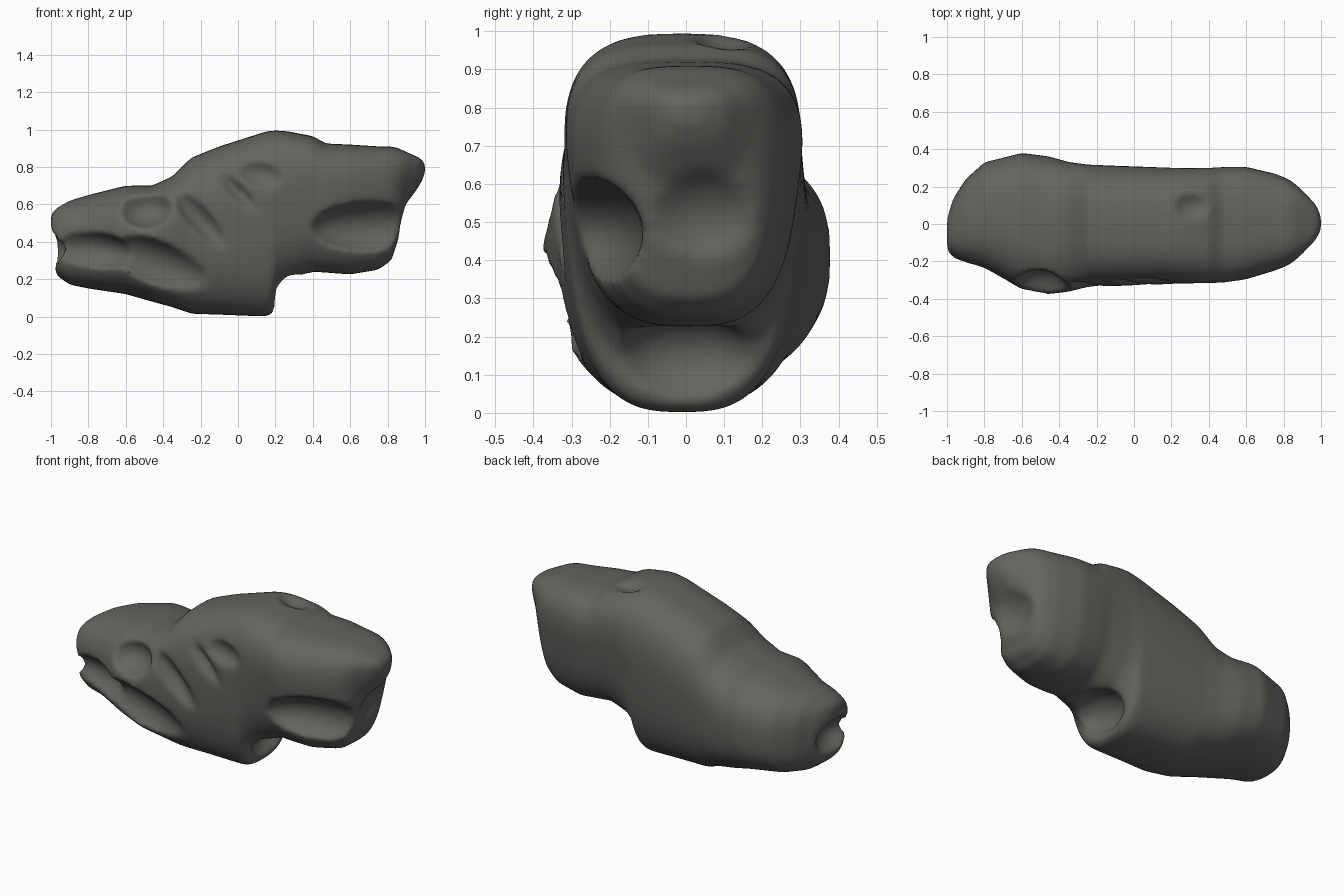
import bpy, bmesh, math
from mathutils import Vector, Euler

if "Cube" in bpy.data.objects:
    bpy.data.objects.remove(bpy.data.objects["Cube"])

stone = bpy.data.materials.new("dark grey stone")
stone.use_nodes = True
colour = (0.13, 0.125, 0.115, 1)
stone.diffuse_color = colour
bsdf = stone.node_tree.nodes["Principled BSDF"]
bsdf.inputs["Base Color"].default_value = colour
bsdf.inputs["Roughness"].default_value = 0.9

# Body sections: x, bottom, top, front, back
SECTIONS = [
    (-1.0, .36, .55, -.14, .03), (-.97, .22, .58, -.18, .13), (-.9, .17, .62, -.21, .24),
    (-.8, .15, .65, -.24, .33), (-.6, .12, .7, -.35, .38), (-.46, .08, .7, -.38, .365),
    (-.35, .05, .75, -.37, .34), (-.25, .015, .85, -.35, .33), (-.1, .01, .91, -.35, .33),
    (.15, .0, .99, -.35, .33), (.19, .02, .995, -.35, .33), (.21, .12, .995, -.35, .33),
    (.27, .19, .99, -.35, .33), (.4, .24, .965, -.35, .335), (.47, .235, .925, -.35, .34),
    (.6, .225, .92, -.33, .34), (.75, .25, .91, -.28, .3), (.82, .3, .91, -.25, .27),
    (.86, .42, .9, -.22, .24), (.9, .6, .88, -.18, .2), (.97, .7, .85, -.1, .12),
    (1.0, .76, .82, -.04, .05)]
SIDES = 48


def rounded(v, power):
    return math.copysign(abs(v) ** (2 / power), v)


def to_object(name, bm):
    mesh = bpy.data.meshes.new(name)
    bm.to_mesh(mesh)
    bm.free()
    ob = bpy.data.objects.new(name, mesh)
    bpy.context.collection.objects.link(ob)
    return ob


# Lofted rock mass: boxier and narrower at the foot towards the right end
bm = bmesh.new()
rings = []
for x, low, high, front, back in SECTIONS:
    blend = min(max((x + .5) / .9, 0), 1)
    power = 2.6 + .5 * blend
    ring = []
    for i in range(SIDES):
        a = math.tau * i / SIDES
        up = rounded(math.sin(a), power)
        width = 1 - .28 * blend * (1 - up) / 2
        y = (front + back) / 2 + (back - front) / 2 * rounded(math.cos(a), power) * width
        ring.append(bm.verts.new((x, y, (low + high) / 2 + (high - low) / 2 * up)))
    rings.append(ring)
for r, s in zip(rings, rings[1:]):
    for i in range(SIDES):
        j = (i + 1) % SIDES
        bm.faces.new((r[i], r[j], s[j], s[i]))
bm.faces.new(rings[0])
bm.faces.new(rings[-1])
bmesh.ops.recalc_face_normals(bm, faces=bm.faces)
rock = to_object("rock_body", bm)

# Hollows: centre, radii, tilt about y
HOLLOWS = [
    ((-.5, -.40, .59), (.16, .17, .12), 0),        # round front crater
    ((-.38, -.45, .25), (.42, .20, .15), .4),      # lower left recess
    ((-.86, -.33, .36), (.30, .17, .12), .1),      # left end front gouge
    ((-1.09, -.04, .36), (.20, .21, .12), 0),      # left end notch
    ((-.2, -.42, .52), (.30, .14, .08), .85),      # slanted groove
    ((-.02, -.42, .69), (.26, .14, .06), .8),      # slanted channel
    ((.11, -.41, .77), (.18, .14, .10), .3),       # upper front crater
    ((.84, -.34, .47), (.47, .23, .17), 0),        # right end gouge
    ((.56, -.35, .96), (.27, .15, .11), 0),        # upper right ledge
    ((-.08, -.36, .95), (.19, .16, .11), -.4),     # upper middle ledge
    ((.33, .1, 1.05), (.14, .1, .11), 0),          # top pit
    ((.27, 0, .14), (.13, .19, .12), 0),           # underside bowl
    ((1.1, .06, .49), (.27, .28, .2), 0)]          # scoop under the brow
cutters = []
for centre, radii, tilt in HOLLOWS:
    bm = bmesh.new()
    bmesh.ops.create_icosphere(bm, subdivisions=3, radius=1)
    turn = Euler((0, tilt, 0)).to_matrix()
    for v in bm.verts:
        v.co = turn @ (v.co * Vector(radii)) + Vector(centre)
    cutter = to_object("hollow_cutter", bm)
    cutter.hide_render = True
    cutters.append(cutter)
    cut = rock.modifiers.new("hollow", 'BOOLEAN')
    cut.operation = 'DIFFERENCE'
    cut.solver = 'EXACT'
    cut.object = cutter

# Weathered edges
remesh = rock.modifiers.new("weathering", 'REMESH')
remesh.mode = 'VOXEL'
remesh.voxel_size = .015
soften = rock.modifiers.new("soften", 'SMOOTH')
soften.factor = .5
soften.iterations = 10

# Bake the carving and drop the cutters
graph = bpy.context.evaluated_depsgraph_get()
carved = bpy.data.meshes.new_from_object(rock.evaluated_get(graph))
rock.modifiers.clear()
rock.data = carved
for cutter in cutters:
    bpy.data.objects.remove(cutter)
carved.materials.clear()
carved.materials.append(stone)
bpy.context.view_layer.objects.active = rock
rock.select_set(True)
bpy.ops.object.shade_smooth_by_angle(angle=math.radians(40))
